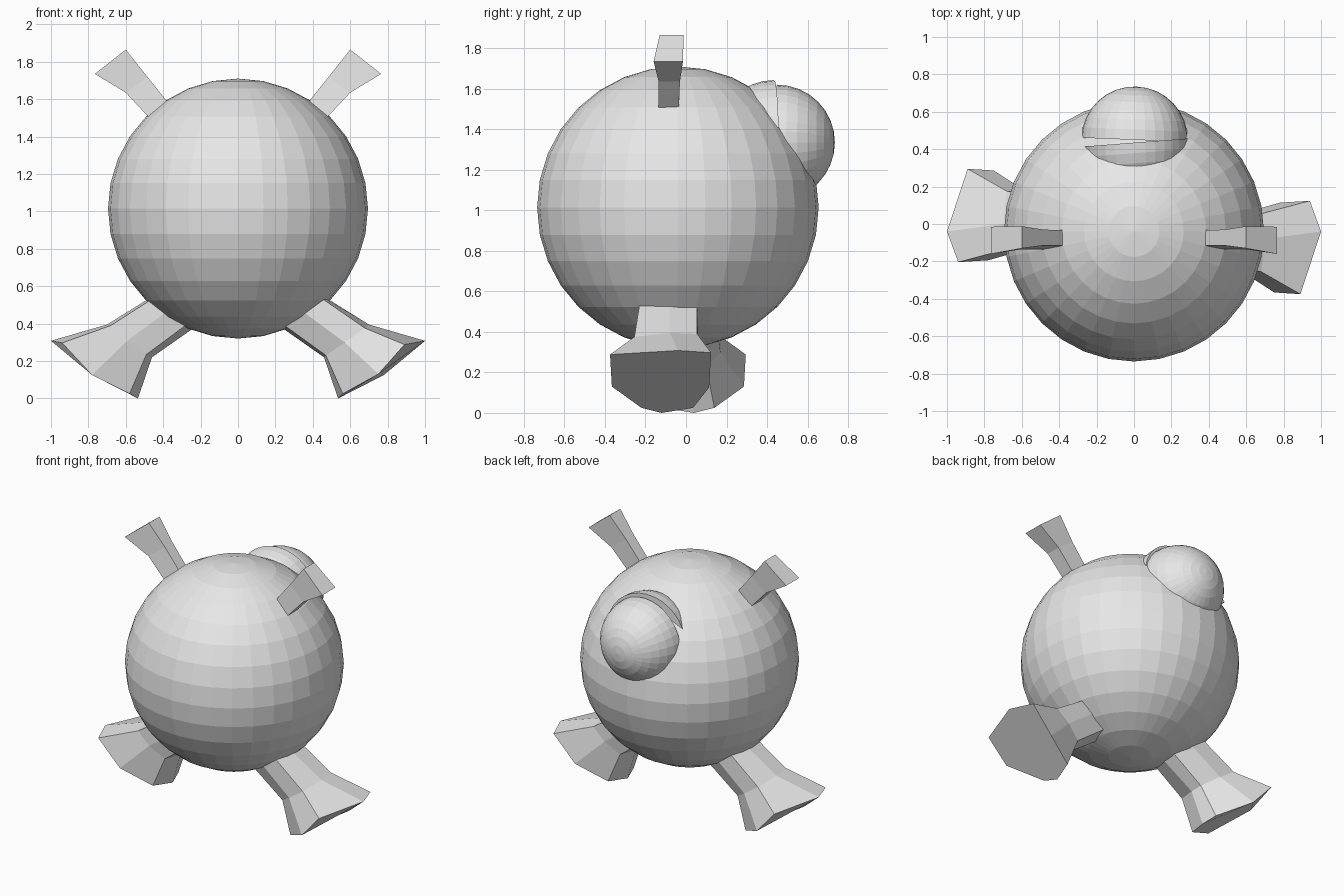
import bpy, bmesh, math
from mathutils import Matrix, Vector

cube = bpy.data.objects.get("Cube")
if cube:
    bpy.data.objects.remove(cube, do_unlink=True)

grey = bpy.data.materials.new("light grey")
grey.use_nodes = True
COLOUR = (0.8, 0.8, 0.8, 1.0)
grey.diffuse_color = COLOUR
grey.node_tree.nodes["Principled BSDF"].inputs["Base Color"].default_value = COLOUR

BODY = Vector((0, -0.04, 1.015))


def add_object(name, bm):
    bmesh.ops.recalc_face_normals(bm, faces=bm.faces)
    mesh = bpy.data.meshes.new(name)
    bm.to_mesh(mesh)
    bm.free()
    mesh.materials.append(grey)
    obj = bpy.data.objects.new(name, mesh)
    bpy.context.collection.objects.link(obj)
    return obj


def ball(name, centre, radius, keep=0, yaw=0.0):
    """Faceted sphere; keep = 1 or -1 leaves a capped half with its pole along +y or -y."""
    bm = bmesh.new()
    bmesh.ops.create_uvsphere(bm, u_segments=32, v_segments=16, radius=radius)
    if keep:
        drop = [v for v in bm.verts if v.co.z * keep < -1e-4]
        bmesh.ops.delete(bm, geom=drop, context='VERTS')
        bmesh.ops.holes_fill(bm, edges=[e for e in bm.edges if e.is_boundary], sides=0)
        turn = Matrix.Rotation(yaw, 4, 'Z') @ Matrix.Rotation(-math.pi / 2, 4, 'X')
        bmesh.ops.transform(bm, matrix=turn, verts=bm.verts)
    bmesh.ops.translate(bm, vec=centre, verts=bm.verts)
    return add_object(name, bm)


def loft(name, rings, place=lambda p: p):
    """Skin a closed solid through cross-sections of equal point count."""
    bm = bmesh.new()
    loops = [[bm.verts.new(place(Vector(p))) for p in ring] for ring in rings]
    n = len(loops[0])
    for a, b in zip(loops, loops[1:]):
        for i in range(n):
            j = (i + 1) % n
            bm.faces.new((a[i], a[j], b[j], b[i]))
    bm.faces.new(loops[0])
    bm.faces.new(loops[-1])
    return add_object(name, bm)


# Round body
ball("body", BODY, 0.695)

# Split ball on the back, slightly hinged open
ball("back_ball_inner_half", Vector((0.003, 0.435, 1.355)), 0.288, keep=-1, yaw=0.077)
ball("back_ball_outer_half", Vector((0.003, 0.45, 1.335)), 0.285, keep=1, yaw=-0.04)


# Flared arms: upper edge, lower edge and their y ranges per section
def arm_ring(upper, lower, y_upper, y_lower):
    return [(upper[0], y_upper[0], upper[1]), (upper[0], y_upper[1], upper[1]),
            (lower[0], y_lower[1], lower[1]), (lower[0], y_lower[0], lower[1])]


arm = [
    arm_ring((0.30, 1.49), (0.40, 1.42), (-0.115, -0.035), (-0.135, -0.04)),
    arm_ring((0.485, 1.72), (0.60, 1.635), (-0.115, -0.03), (-0.135, -0.03)),
    arm_ring((0.60, 1.865), (0.765, 1.735), (-0.13, -0.012), (-0.16, -0.015)),
]
loft("left_arm", arm)
loft("right_arm", arm, lambda p: Vector((-p.x, p.y, p.z)))

# Legs with wide feet; the second is the first turned half round the body
leg = [
    [(0.36, -0.22, 0.595), (0.37, -0.08, 0.60), (0.36, 0.055, 0.595), (0.29, 0.055, 0.53),
     (0.20, 0.04, 0.45), (0.16, -0.08, 0.43), (0.18, -0.17, 0.44), (0.27, -0.22, 0.52)],
    [(0.68, -0.255, 0.375), (0.70, -0.08, 0.395), (0.68, 0.055, 0.39), (0.59, 0.06, 0.31),
     (0.49, 0.03, 0.235), (0.46, -0.10, 0.22), (0.47, -0.18, 0.23), (0.57, -0.25, 0.30)],
    [(0.89, -0.375, 0.288), (1.0, -0.04, 0.308), (0.94, 0.124, 0.297), (0.78, 0.114, 0.125),
     (0.58, 0.035, 0.025), (0.535, -0.12, 0.0), (0.56, -0.22, 0.025), (0.75, -0.366, 0.13)],
]
loft("left_leg", leg)
loft("right_leg", leg, lambda p: Vector((-p.x, 2 * BODY.y - p.y, p.z)))
